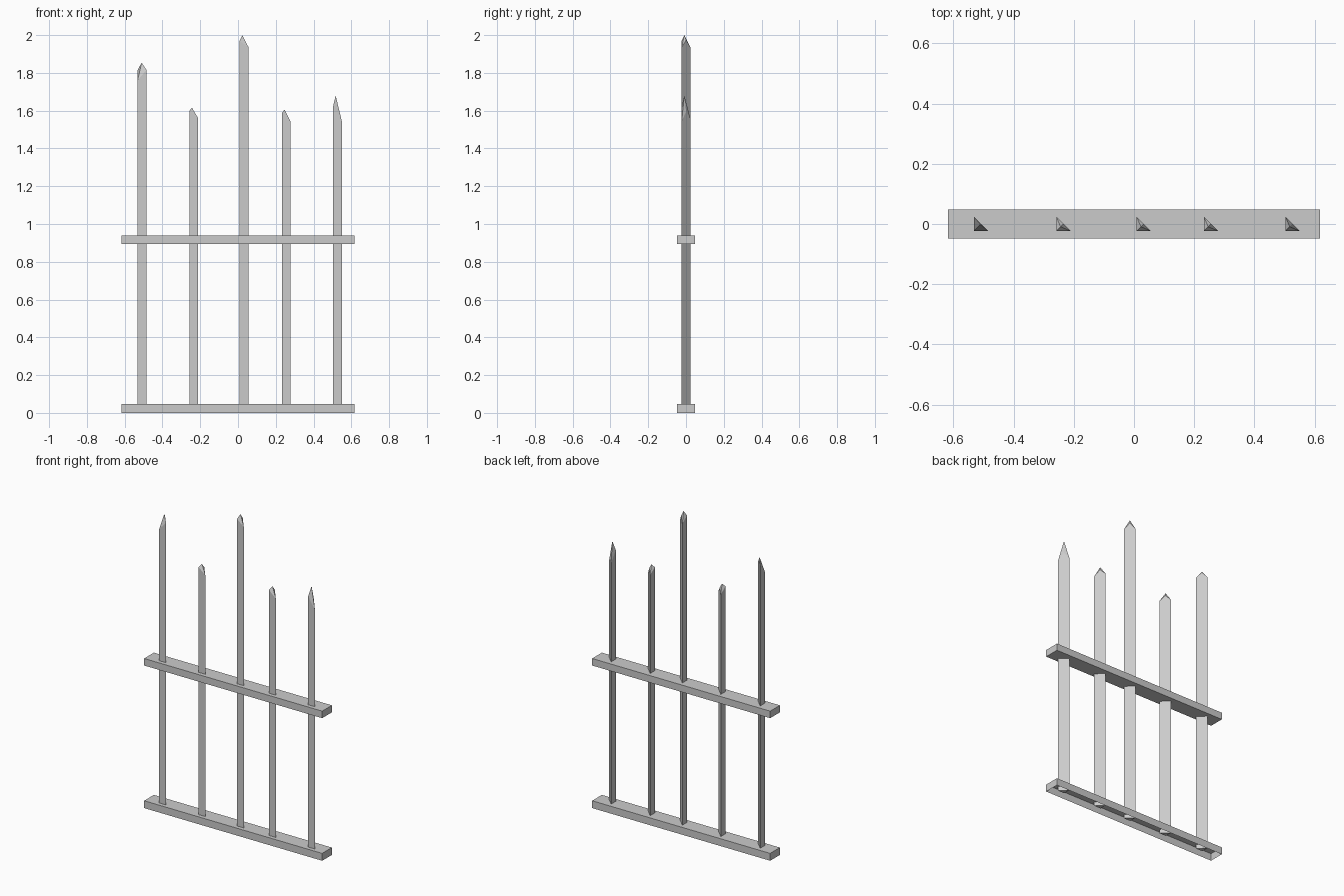
import bpy, bmesh

if "Cube" in bpy.data.objects:
    bpy.data.objects.remove(bpy.data.objects["Cube"])


def finish(bm, name):
    bmesh.ops.recalc_face_normals(bm, faces=bm.faces)
    mesh = bpy.data.meshes.new(name)
    bm.to_mesh(mesh)
    bm.free()
    obj = bpy.data.objects.new(name, mesh)
    bpy.context.collection.objects.link(obj)
    return obj


def rail(name, z0, z1, open_bottom=False):
    bm = bmesh.new()
    bmesh.ops.create_cube(bm, size=1)
    bmesh.ops.scale(bm, vec=(1.235, 0.096, z1 - z0), verts=bm.verts)
    bmesh.ops.translate(bm, vec=(0, 0, (z0 + z1) / 2), verts=bm.verts)
    bmesh.ops.recalc_face_normals(bm, faces=bm.faces)
    if open_bottom:
        low = [f for f in bm.faces if f.normal.z < -0.5]
        bmesh.ops.delete(bm, geom=low, context='FACES_ONLY')
    finish(bm, name)


W = 0.047      # picket width
Y0 = -0.023    # front plane of the pickets


def picket(name, x, corner, right, back, mid, tip, tip_off):
    """Triangular bar with a split, uneven point."""
    bm = bmesh.new()
    v = lambda u, w, z: bm.verts.new((x + u, Y0 + w, z))
    a0, b0, c0 = v(0, 0, 0.02), v(W, 0, 0.02), v(0, W, 0.02)
    a, b, c = v(0, 0, corner), v(W, 0, right), v(0, W, back)
    m = v(W / 2, W / 2, mid)
    p = v(tip_off, tip_off, tip)
    for f in ((a0, c0, b0), (a0, b0, b, a), (b0, c0, c, m, b), (c0, a0, a, c),
              (a, b, p), (b, m, p), (m, c, p), (c, a, p)):
        bm.faces.new(f)
    finish(bm, name)


# Horizontal rails (the lower one is open underneath)
rail("bottom_rail", 0.0, 0.046, open_bottom=True)
rail("middle_rail", 0.894, 0.938)

# Pickets: x, top heights at corner, right, back, middle, tip, tip offset
pickets = [
    (-0.531, 1.762, 1.815, 1.815, 1.848, 1.854, 0.021),
    (-0.258, 1.598, 1.560, 1.563, 1.594, 1.616, 0.014),
    (0.009, 1.970, 1.935, 1.935, 1.974, 2.000, 0.014),
    (0.232, 1.586, 1.540, 1.555, 1.583, 1.606, 0.014),
    (0.503, 1.620, 1.543, 1.555, 1.595, 1.680, 0.014),
]
for i, spec in enumerate(pickets, 1):
    picket(f"picket_{i}", *spec)
